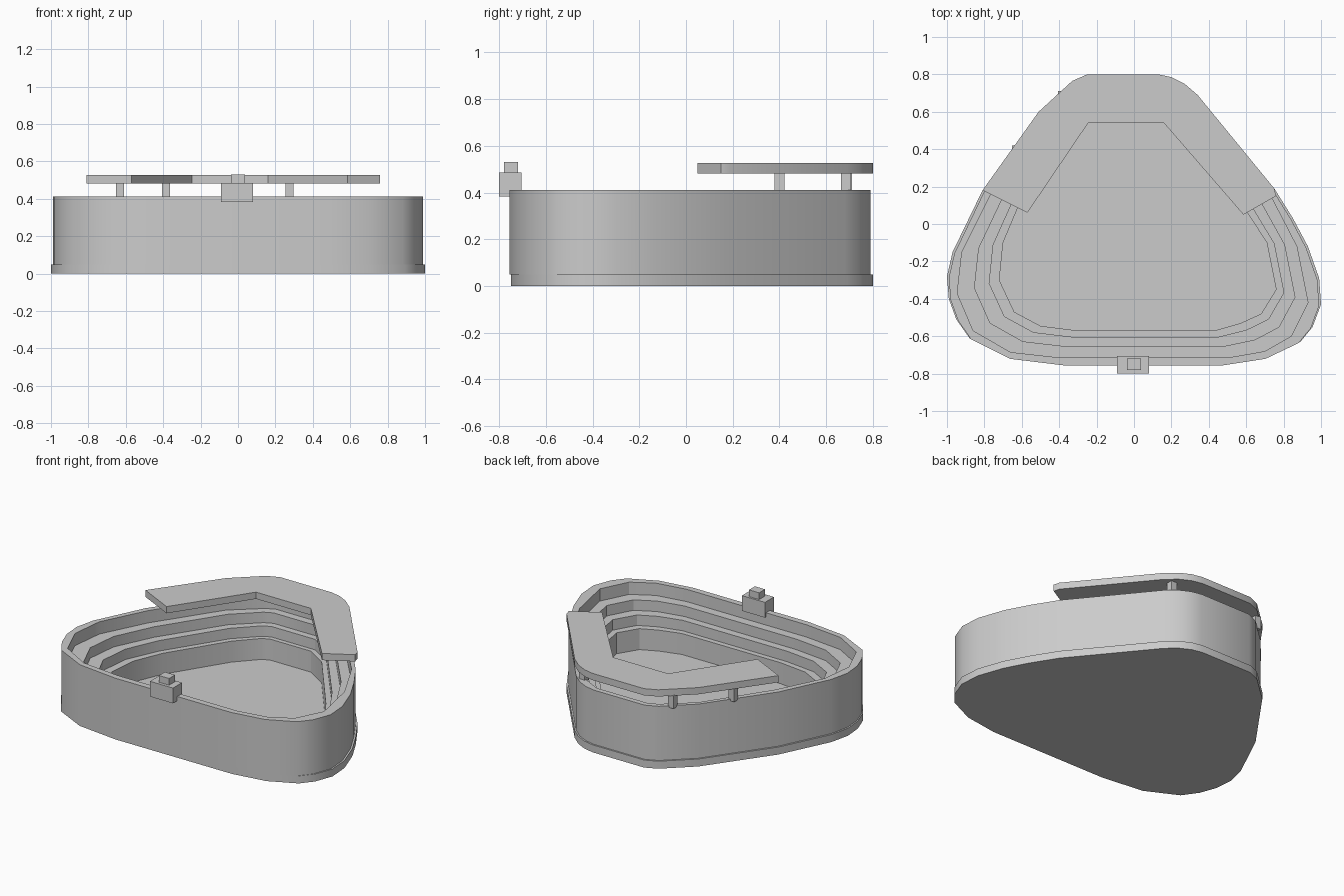
import bpy, bmesh, math

if "Cube" in bpy.data.objects:
    bpy.data.objects.remove(bpy.data.objects["Cube"])

OUTLINE = [(-.38, -.75), (.48, -.75), (.71, -.715), (.89, -.63), (.955, -.55), (1, -.43),
           (.99, -.29), (.93, -.12), (.85, .03), (.75, .19), (.34, .69), (.27, .75),
           (.2, .785), (.13, .8), (-.25, .8), (-.33, .765), (-.51, .6), (-.81, .18),
           (-.97, -.15), (-1, -.28), (-.99, -.4), (-.95, -.51), (-.88, -.61), (-.67, -.715)]
# inner edge of the rim and edge of the pitch, point for point
RIM = [(-.39, -.715), (.5, -.715), (.7, -.68), (.84, -.6), (.93, -.42), (.87, -.12), (.72, .17),
       (.3, .67), (.13, .755), (-.25, .755), (-.31, .725), (-.49, .57), (-.77, .15),
       (-.92, -.15), (-.945, -.37), (-.86, -.57), (-.66, -.685)]
PITCH = [(-.3, -.57), (.43, -.57), (.57, -.53), (.68, -.48), (.76, -.35), (.71, -.1), (.6, .07),
         (.24, .54), (.1, .63), (-.2, .63), (-.25, .61), (-.38, .47), (-.62, .09),
         (-.7, -.1), (-.72, -.3), (-.64, -.47), (-.5, -.545)]


def finish(bm, name):
    bmesh.ops.recalc_face_normals(bm, faces=bm.faces)
    mesh = bpy.data.meshes.new(name)
    bm.to_mesh(mesh)
    bm.free()
    obj = bpy.data.objects.new(name, mesh)
    bpy.context.collection.objects.link(obj)
    bpy.ops.object.select_all(action='DESELECT')
    obj.select_set(True)
    bpy.context.view_layer.objects.active = obj
    bpy.ops.object.shade_smooth_by_angle(angle=math.radians(30))
    return obj


def ring(bm, points, z):
    return [bm.verts.new((x, y, z)) for x, y in points]


def skin(bm, a, b):
    n = len(a)
    for i in range(n):
        j = (i + 1) % n
        bm.faces.new((a[i], a[j], b[j], b[i]))


def fill_between(bm, a, b):
    edges = []
    for loop in (a, b):
        for p, q in zip(loop, loop[1:] + loop[:1]):
            edges.append(bm.edges.get((p, q)))
    bmesh.ops.triangle_fill(bm, edges=edges, use_beauty=True, normal=(0, 0, 1))


def prism(name, points, z0, z1):
    bm = bmesh.new()
    low, high = ring(bm, points, z0), ring(bm, points, z1)
    skin(bm, low, high)
    bm.faces.new(low)
    bm.faces.new(high)
    return finish(bm, name)


def box(name, x0, x1, y0, y1, z0, z1):
    return prism(name, [(x0, y0), (x1, y0), (x1, y1), (x0, y1)], z0, z1)


def between(t):
    return [(a + (c - a) * t, b + (d - b) * t) for (a, b), (c, d) in zip(RIM, PITCH)]


# base slab, its top is the pitch
prism("base_slab", OUTLINE, 0, .05)

# outer wall with stepped seating tiers inside
bm = bmesh.new()
wall = [(x * .99, y * .997 - .008) for x, y in OUTLINE]
wall_low, wall_top = ring(bm, wall, .05), ring(bm, wall, .412)
skin(bm, wall_low, wall_top)
steps = [(0, .412), (0, .33), (.41, .33), (.41, .26), (.76, .26), (.76, .19), (1, .19), (1, .05)]
tiers = [ring(bm, between(t), z) for t, z in steps]
for a, b in zip(tiers, tiers[1:]):
    skin(bm, a, b)
fill_between(bm, wall_top, tiers[0])
fill_between(bm, wall_low, tiers[-1])
finish(bm, "seating_bowl")

# roof over the back stand
roof = [(.76, .15)] + OUTLINE[9:18] + [(-.57, .06), (-.245, .54), (.16, .54), (.585, .05)]
prism("roof", roof, .482, .527)

# roof posts
for i, (x, y) in enumerate([(-.63, .4), (-.385, .69), (.275, .685)]):
    box(f"roof_post_{i + 1}", x - .021, x + .021, y - .021, y + .021, .4, .485)

# control booth on the front rim
box("booth", -.09, .08, -.8, -.705, .383, .485)
box("booth_top", -.038, .037, -.78, -.718, .485, .53)
